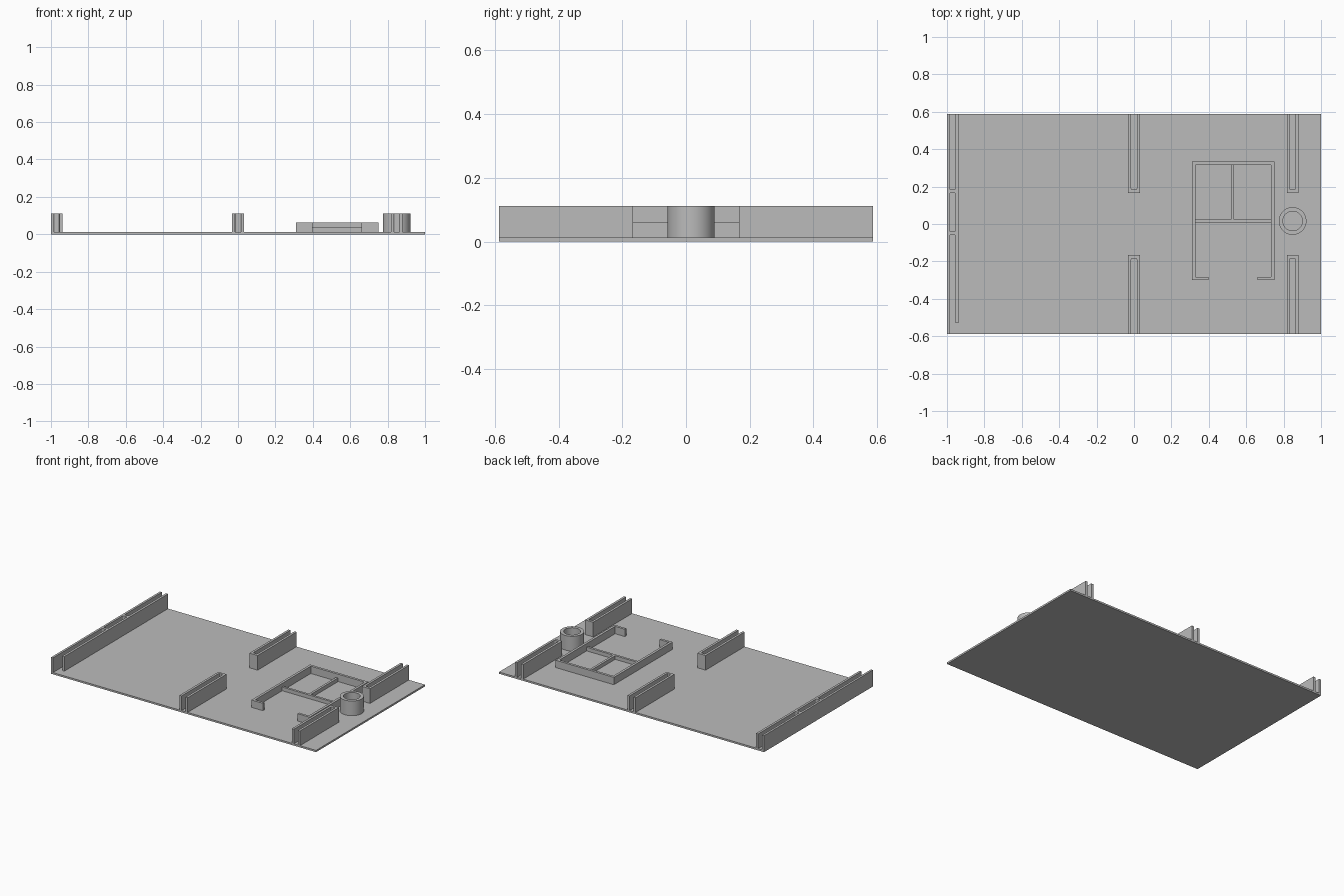
import bpy, bmesh, math

cube = bpy.data.objects.get("Cube")
if cube:
    bpy.data.objects.remove(cube, do_unlink=True)

grey = bpy.data.materials.new("plain grey")
grey.use_nodes = True
colour = (0.5, 0.5, 0.5, 1)
grey.diffuse_color = colour
grey.node_tree.nodes["Principled BSDF"].inputs["Base Color"].default_value = colour

HALF_Y = 0.587
FLOOR = 0.012
TOP = 0.112
FRAME_TOP = 0.062
BAR_TOP = 0.037


def make_object(name, bm):
    bmesh.ops.recalc_face_normals(bm, faces=bm.faces)
    mesh = bpy.data.meshes.new(name)
    bm.to_mesh(mesh)
    bm.free()
    mesh.materials.append(grey)
    obj = bpy.data.objects.new(name, mesh)
    bpy.context.collection.objects.link(obj)
    return obj


def prism(name, outline, z0, z1, corner=0):
    """Extrude a plan outline upward, optionally rounding its upright edges."""
    bm = bmesh.new()
    face = bm.faces.new([bm.verts.new((x, y, z0)) for x, y in outline])
    grown = bmesh.ops.extrude_face_region(bm, geom=[face])
    for v in grown["geom"]:
        if isinstance(v, bmesh.types.BMVert):
            v.co.z = z1
    if corner:
        upright = [e for e in bm.edges if abs(e.verts[0].co.z - e.verts[1].co.z) > 0.01]
        bmesh.ops.bevel(bm, geom=upright, offset=corner, segments=3,
                        profile=0.5, affect='EDGES')
    return make_object(name, bm)


def rect(x0, x1, y0, y1):
    return [(x0, y0), (x1, y0), (x1, y1), (x0, y1)]


def cut(target, cutter):
    mod = target.modifiers.new("cut", 'BOOLEAN')
    mod.operation = 'DIFFERENCE'
    mod.solver = 'EXACT'
    mod.object = cutter
    bpy.context.view_layer.objects.active = target
    bpy.ops.object.modifier_apply(modifier=mod.name)
    bpy.data.objects.remove(cutter, do_unlink=True)


def slot(target, x, y0, y1):
    cut(target, prism("slot_cutter", rect(x - 0.015, x + 0.015, y0, y1),
                      FLOOR, TOP + 0.1, corner=0.006))


# Base plate
prism("base_plate", rect(-1, 1, -HALF_Y, HALF_Y), 0, FLOOR)

# Slotted holders in the middle and near the left end, open at the outer edges
for place, x in (("middle", 0), ("left", 0.848)):
    for side, s in (("front", -1), ("back", 1)):
        y0, y1 = sorted((s * 0.167, s * HALF_Y))
        holder = prism(f"{place}_{side}_slotted_holder",
                       rect(x - 0.031, x + 0.031, y0, y1), FLOOR, TOP)
        slot(holder, x, *sorted((s * 0.184, s * 0.7)))

# Full-length slotted wall, whose inner rail stops short at the front
wall = prism("right_slotted_wall",
             [(-1, -HALF_Y), (-0.985, -HALF_Y), (-0.985, -0.53), (-0.939, -0.53),
              (-0.939, HALF_Y), (-1, HALF_Y)], FLOOR, TOP)
for y0, y1 in ((-0.7, -0.057), (-0.04, 0.167), (0.184, 0.7)):
    slot(wall, -0.97, y0, y1)

# Tray frame, open in the middle of the front
L, R, F, B, T = 0.311, 0.75, -0.3, 0.333, 0.017
prism("tray_frame",
      [(L, F), (0.397, F), (0.397, F + T), (L + T, F + T), (L + T, B - T),
       (R - T, B - T), (R - T, F + T), (0.66, F + T), (0.66, F), (R, F),
       (R, B), (L, B)], FLOOR, FRAME_TOP)

# Low dividers inside the tray
prism("tray_cross_bar", rect(L + T, R - T, 0.008, 0.024), FLOOR, BAR_TOP)
prism("tray_divider", rect(0.518, 0.534, 0.024, B - T), FLOOR, BAR_TOP)

# Round cup: a tube made by spinning its wall section
bm = bmesh.new()
section = [bm.verts.new(p) for p in
           ((0.052, 0, FLOOR), (0.074, 0, FLOOR), (0.074, 0, TOP), (0.052, 0, TOP))]
ring = [bm.edges.new((section[i], section[(i + 1) % 4])) for i in range(4)]
bmesh.ops.spin(bm, geom=section + ring, cent=(0, 0, 0), axis=(0, 0, 1),
               angle=math.tau, steps=64, use_merge=True)
bmesh.ops.remove_doubles(bm, verts=bm.verts, dist=0.0001)
cup = make_object("round_cup", bm)
cup.location = (0.848, 0.016, 0)
bpy.ops.object.select_all(action='DESELECT')
cup.select_set(True)
bpy.context.view_layer.objects.active = cup
bpy.ops.object.shade_smooth_by_angle(angle=math.radians(30))
